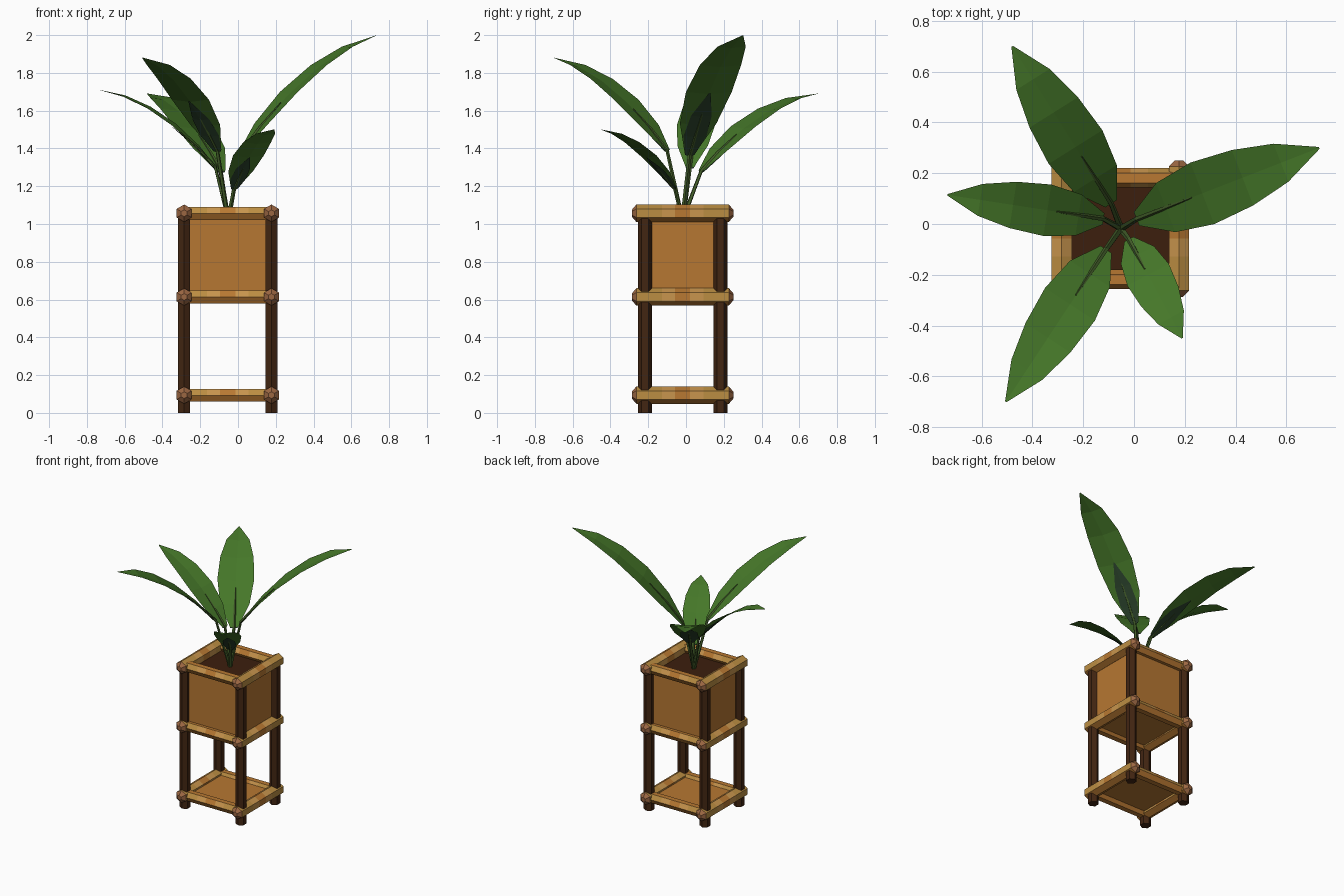
import bpy, bmesh, math
from mathutils import Vector

if "Cube" in bpy.data.objects:
    bpy.data.objects.remove(bpy.data.objects["Cube"])

CX, CY = -0.054, -0.018          # stand centre
HX, HY = 0.231, 0.20             # half spacing of the posts


def mat(name, r, g, b):
    m = bpy.data.materials.new(name)
    m.diffuse_color = (r, g, b, 1)
    m.use_nodes = True
    m.node_tree.nodes["Principled BSDF"].inputs["Base Color"].default_value = m.diffuse_color
    return m


ORANGE = mat("orange bamboo", 0.48, 0.19, 0.032)
GOLD = mat("golden bamboo", 0.50, 0.27, 0.055)
PALE = mat("pale bamboo", 0.58, 0.30, 0.075)
CAP = mat("cap brown", 0.33, 0.135, 0.055)
PANEL = mat("tan panel", 0.47, 0.185, 0.032)
POST = mat("dark post", 0.055, 0.019, 0.006)
SOIL = mat("soil", 0.045, 0.013, 0.004)
LEAF = mat("leaf green", 0.06, 0.185, 0.022)
SHADE = mat("deep green", 0.024, 0.055, 0.025)
STALK = mat("stalk green", 0.055, 0.11, 0.022)


def finish(bm, name, mats, rule=None):
    bm.normal_update()
    if rule:
        for f in bm.faces:
            f.material_index = rule(f)
    me = bpy.data.meshes.new(name)
    bm.to_mesh(me)
    bm.free()
    for m in mats:
        me.materials.append(m)
    ob = bpy.data.objects.new(name, me)
    bpy.context.collection.objects.link(ob)
    return ob


def tube(name, stations, sides, u, v, mats, rule=None):
    """Skin polygon rings; stations = (centre, radius), first corner along u."""
    bm = bmesh.new()
    rings = []
    for c, r in stations:
        rings.append([bm.verts.new(Vector(c) + r * (math.cos(a) * Vector(u) + math.sin(a) * Vector(v)))
                      for a in (2 * math.pi * i / sides for i in range(sides))])
    for a, b in zip(rings, rings[1:]):
        for i in range(sides):
            j = (i + 1) % sides
            bm.faces.new((a[i], a[j], b[j], b[i]))
    bm.faces.new(rings[0][::-1])
    bm.faces.new(rings[-1])
    bmesh.ops.recalc_face_normals(bm, faces=bm.faces)
    return finish(bm, name, mats, rule)


def box(name, lo, hi, mats, rule=None):
    bm = bmesh.new()
    bmesh.ops.create_cube(bm, size=1)
    lo, hi = Vector(lo), Vector(hi)
    for w in bm.verts:
        w.co = (lo + hi) / 2 + w.co * (hi - lo)
    finish(bm, name, mats, rule)


# corner posts
for sx in (-1, 1):
    for sy in (-1, 1):
        x, y = CX + sx * HX, CY + sy * HY
        tube("post", [((x, y, 0), 0.037), ((x, y, 1.05), 0.037)], 6, (0, 1, 0), (1, 0, 0), [POST])


# banded rails: paler patches on the side faces, brown end caps
def band_rule(axis, mid, cap_start):
    def rule(f):
        d = abs(f.calc_center_median()[axis] - mid)
        if d > cap_start:
            return 3
        if f.normal.z > 0.95 or f.normal.z < -0.4 or d < 0.04:
            return 0
        return 2 if d < 0.11 else 1
    return rule


for level, z in (("lower", 0.094), ("middle", 0.614), ("upper", 1.057)):
    for s, side in ((-1, "left"), (1, "right")):
        x = CX + s * HX
        st = [(-0.269, 0.018), (-0.245, 0.046), (-0.11, 0.046), (-0.04, 0.046),
              (0.04, 0.046), (0.11, 0.046), (0.245, 0.046), (0.269, 0.018)]
        tube(f"{level}_{side}_rail", [((x, CY + d, z), r) for d, r in st], 6,
             (0, 0, 1), (1, 0, 0), [ORANGE, GOLD, PALE, CAP], band_rule(1, CY, 0.246))
    for s, side in ((-1, "front"), (1, "back")):
        y = CY + s * HY
        tube(f"{level}_{side}_rail", [((CX + d, y, z - 0.001), 0.039) for d in (-HX, -0.11, -0.04, 0.04, 0.11, HX)],
             6, (0, 1, 0), (0, 0, 1), [ORANGE, GOLD, PALE, CAP], band_rule(0, CX, 0.5))

# planter box with soil on top, and the lower shelf
box("planter_box", (CX - 0.228, CY - 0.197, 0.60), (CX + 0.228, CY + 0.197, 1.035),
    [PANEL, SOIL], lambda f: int(f.normal.z > 0.5))
box("shelf", (CX - 0.228, CY - 0.197, 0.085), (CX + 0.228, CY + 0.197, 0.105), [PANEL])


# leaves
def axis_point(base, tip, bulge, t):
    p = base.lerp(tip, t)
    p.z += bulge * 4 * t * (1 - t)
    return p


def blade(name, base, tip, bulge, stations, width, drop, material):
    side = (tip - base).cross(Vector((0, 0, 1))).normalized()
    bm = bmesh.new()
    rows = []
    for t, w in stations:
        c = axis_point(base, tip, bulge, t) - Vector((0, 0, drop))
        rows.append([bm.verts.new(c + side * k * w * width / 2 + Vector((0, 0, 0.012 * abs(k) * w)))
                     for k in (-1, 0, 1)])
    for a, b in zip(rows, rows[1:]):
        for i in (0, 1):
            bm.faces.new((a[i], a[i + 1], b[i + 1], b[i]))
    finish(bm, name, [material])


ROOT = Vector((-0.052, -0.018, 1.02))
BLADE = [(0, 0.22), (0.16, 0.8), (0.36, 1), (0.58, 0.9), (0.79, 0.62), (1, 0.03)]
UNDER = [(0, 0.2), (0.1, 0.5), (0.22, 0.45), (0.38, 0.03)]
# name, blade base, tip, width
LEAVES = [("right", (0.01, 0.02, 1.37), (0.73, 0.30, 1.997), 0.26),
          ("back", (-0.09, 0.08, 1.28), (-0.48, 0.70, 1.69), 0.25),
          ("front_left", (-0.11, -0.10, 1.39), (-0.505, -0.70, 1.88), 0.235),
          ("front", (-0.02, -0.06, 1.19), (0.19, -0.45, 1.50), 0.185),
          ("left", (-0.12, 0.02, 1.30), (-0.735, 0.115, 1.71), 0.205)]
for name, b, t, w in LEAVES:
    b, t = Vector(b), Vector(t)
    bulge = 0.1 * (t - b).length
    blade(name + "_leaf", b, t, bulge, BLADE, w, 0, LEAF)
    blade(name + "_leaf_underside", b, t, bulge, UNDER, w, 0.008, SHADE)
    side = (t - b).cross(Vector((0, 0, 1))).normalized()
    up = side.cross(t - b).normalized()
    pts = [(ROOT, 0.014), (b, 0.011), (axis_point(b, t, bulge, 0.14), 0.009),
           (axis_point(b, t, bulge, 0.3), 0.003)]
    tube(name + "_stalk", pts, 5, side, up, [STALK])
